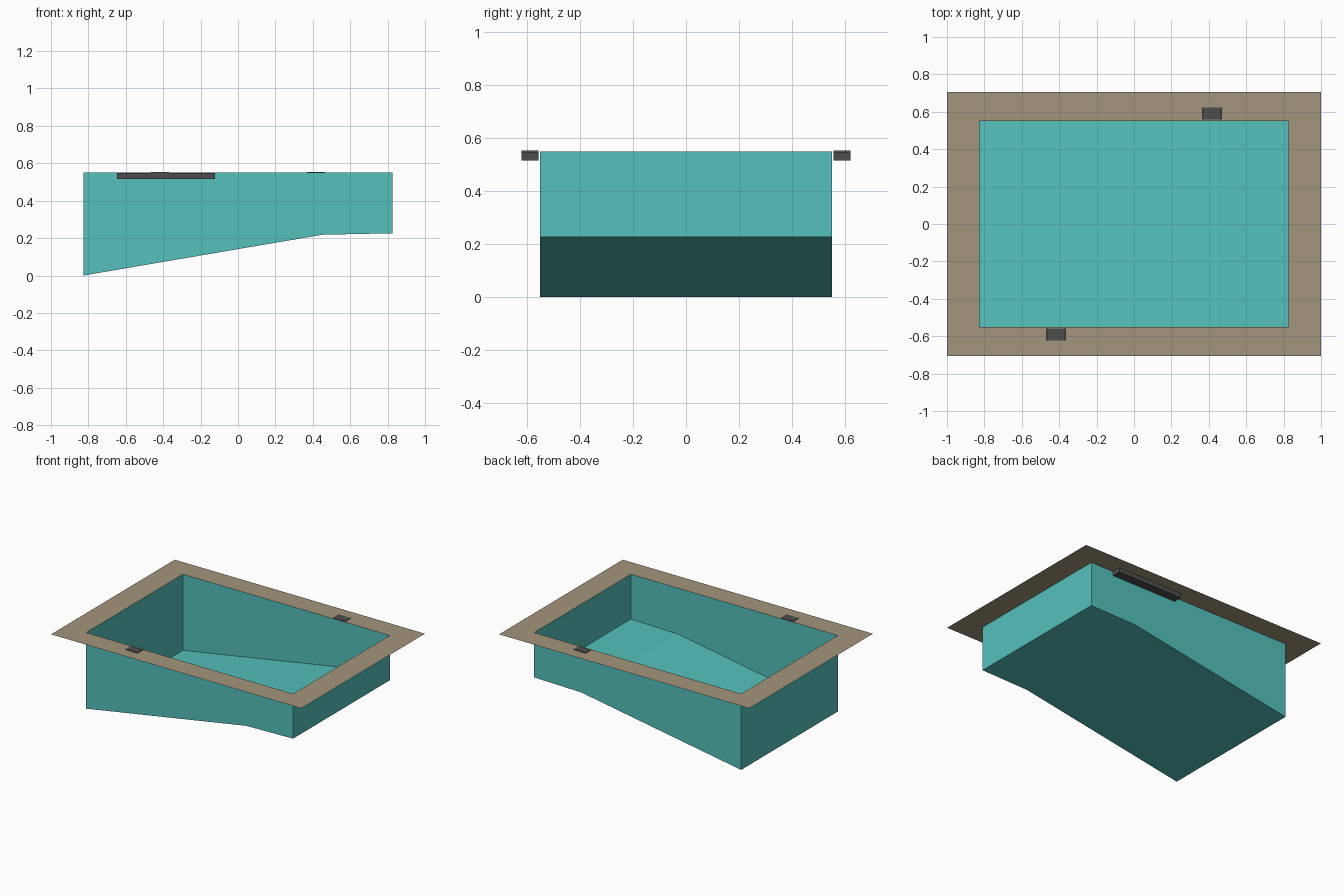
import bpy, bmesh

if "Cube" in bpy.data.objects:
    bpy.data.objects.remove(bpy.data.objects["Cube"])

TOP = 0.55          # deck height
PX, PY = 0.827, 0.552   # pool half size
DX, DY = 1.0, 0.706     # deck half size


def material(name, rgb):
    m = bpy.data.materials.new(name)
    m.diffuse_color = (*rgb, 1)
    m.use_nodes = True
    m.node_tree.nodes["Principled BSDF"].inputs["Base Color"].default_value = m.diffuse_color
    return m


teal = material("pool teal", (0.089, 0.53, 0.50))
sand = material("deck sand", (0.36, 0.30, 0.20))
grey = material("skimmer grey", (0.075, 0.075, 0.075))


def finish(bm, name, mat):
    me = bpy.data.meshes.new(name)
    bm.to_mesh(me)
    bm.free()
    me.materials.append(mat)
    ob = bpy.data.objects.new(name, me)
    bpy.context.collection.objects.link(ob)
    return ob


def prism(bm, profile, y0, y1):
    """Closed solid from an x-z profile extruded along y."""
    a = [bm.verts.new((x, y0, z)) for x, z in profile]
    f = bm.faces.new(a)
    r = bmesh.ops.extrude_face_region(bm, geom=[f])
    for v in r["geom"]:
        if isinstance(v, bmesh.types.BMVert):
            v.co.y = y1
    bmesh.ops.recalc_face_normals(bm, faces=bm.faces)


# Pool shell: sloping floor profile, open at the top, facing inward
bm = bmesh.new()
prism(bm, [(-PX, TOP), (-PX, 0), (0.45, 0.218), (PX, 0.226), (PX, TOP)], -PY, PY)
bm.normal_update()
lid = [f for f in bm.faces if all(v.co.z > TOP - 0.001 for v in f.verts)]
bmesh.ops.delete(bm, geom=lid, context='FACES_ONLY')
bmesh.ops.reverse_faces(bm, faces=bm.faces)
finish(bm, "pool_shell", teal)

# Deck: flat frame around the pool opening
bm = bmesh.new()
corners = [(-1, -1), (1, -1), (1, 1), (-1, 1)]
outer = [bm.verts.new((sx * DX, sy * DY, TOP)) for sx, sy in corners]
inner = [bm.verts.new((sx * PX, sy * PY, TOP)) for sx, sy in corners]
for i in range(4):
    j = (i + 1) % 4
    bm.faces.new((outer[i], outer[j], inner[j], inner[i]))
finish(bm, "deck", sand)

# Skimmers: long bars under the deck whose middle rises just through it
for s, name in ((1, "front_skimmer"), (-1, "back_skimmer")):
    bm = bmesh.new()
    prof = [(-0.647, 0.515), (-0.122, 0.515), (-0.122, 0.547), (-0.365, 0.547),
            (-0.368, 0.553), (-0.465, 0.553), (-0.468, 0.547), (-0.647, 0.547)]
    prism(bm, [(s * x, z) for x, z in prof], -s * 0.622, -s * 0.558)
    finish(bm, name, grey)
